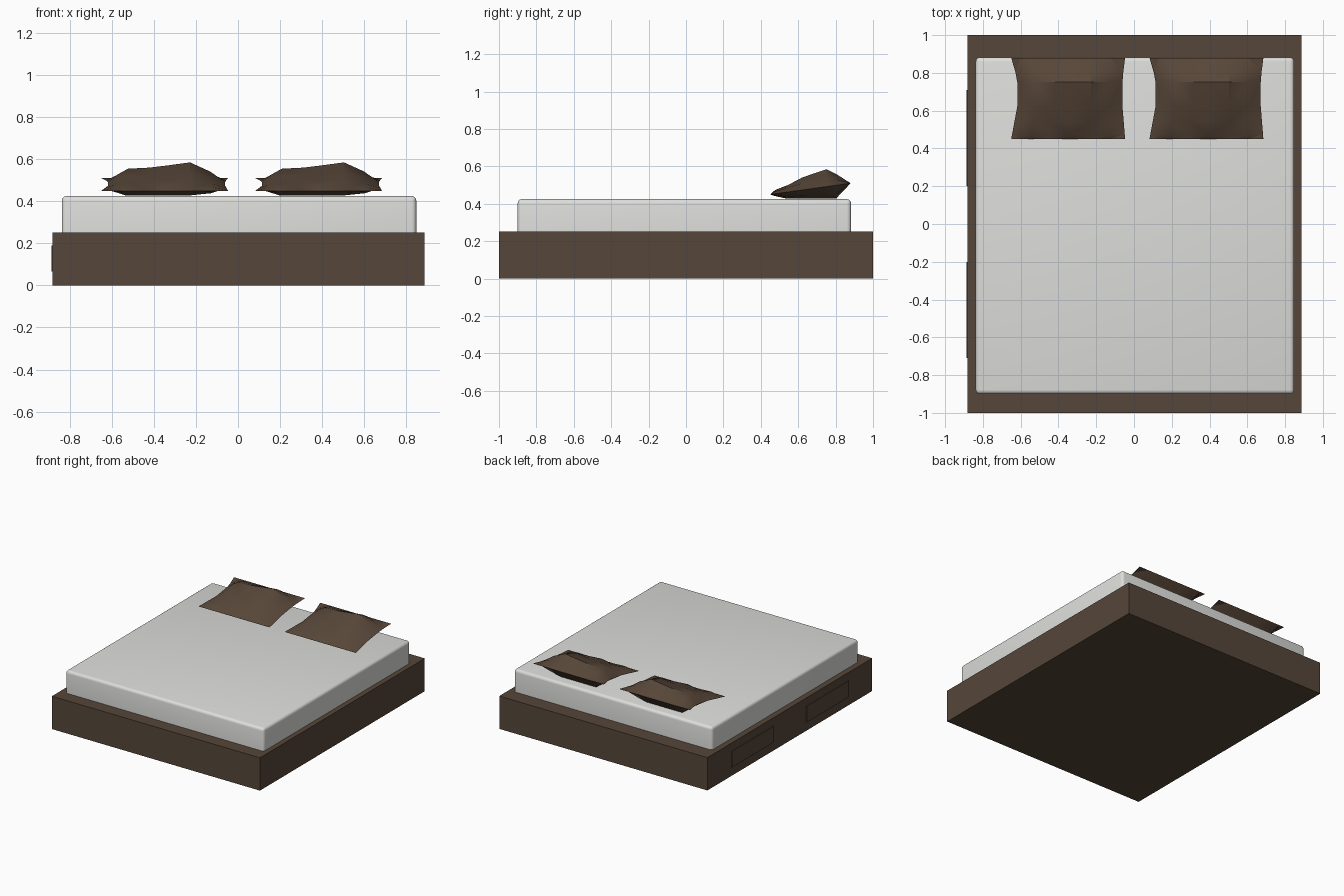
import bpy, bmesh

if "Cube" in bpy.data.objects:
    bpy.data.objects.remove(bpy.data.objects["Cube"])

def material(name, rgb):
    m = bpy.data.materials.new(name)
    m.diffuse_color = (*rgb, 1)
    m.use_nodes = True
    m.node_tree.nodes["Principled BSDF"].inputs["Base Color"].default_value = m.diffuse_color
    return m

BROWN = material("dark_brown", (0.092, 0.061, 0.041))
PILLOW = material("pillow_brown", (0.098, 0.063, 0.041))
WHITE = material("soft_white", (0.73, 0.73, 0.71))

def finish(bm, name, mat, smooth=None):
    bmesh.ops.recalc_face_normals(bm, faces=bm.faces)
    me = bpy.data.meshes.new(name)
    bm.to_mesh(me)
    bm.free()
    me.materials.append(mat)
    o = bpy.data.objects.new(name, me)
    bpy.context.collection.objects.link(o)
    if smooth is not None:
        for p in me.polygons:
            p.use_smooth = True
        me.set_sharp_from_angle(angle=smooth)
    return o

def box(lo, hi):
    bm = bmesh.new()
    bmesh.ops.create_cube(bm, size=1)
    for v in bm.verts:
        for i in range(3):
            v.co[i] = lo[i] if v.co[i] < 0 else hi[i]
    return bm

# Bed base
finish(box((-0.882, -1, 0), (0.887, 1, 0.252)), "bed_base", BROWN)

# Drawer fronts on the left side
for name, y in (("front_drawer", -0.71), ("rear_drawer", 0.2)):
    finish(box((-0.888, y, 0.067), (-0.88, y + 0.51, 0.19)), name, BROWN)

# Mattress with rounded top and corners
bm = box((-0.838, -0.9, 0.25), (0.848, 0.882, 0.425))
edges = [e for e in bm.edges if max(v.co.z for v in e.verts) > 0.3]
bmesh.ops.bevel(bm, geom=edges, offset=0.022, segments=4, profile=0.5, affect='EDGES')
finish(bm, "mattress", WHITE, 0.6)

# Pillows: two creased sheets joined along a seam that tilts up to the back
U = [0, 0.08, 0.17, 0.35, 0.5, 0.7, 0.87, 1]
PUFF = [0, 0.035, 0.063, 0.068, 0.078, 0.093, 0.05, 0]
SAG = [0, 0.5, 1, 1, 1, 1, 0.7, 0]
V = [0, 0.06, 0.2, 0.4, 0.7, 0.82, 1]
RISE = [0, 0.25, 0.45, 0.72, 1, 0.65, 0]
DROP = [0, 0.012, 0.034, 0.045, 0.064, 0.071, 0]
PINCH = [0, 0.15, 0.5, 1, 1, 0.7, 0]

def pillow(name, x0):
    bm = bmesh.new()
    sheets = []
    for top in (True, False):
        rows = []
        for j, v in enumerate(V):
            left = x0 + 0.032 * PINCH[j]
            right = x0 + 0.603 - 0.014 * PINCH[j]
            row = []
            for i, u in enumerate(U):
                border = i in (0, len(U) - 1) or j in (0, len(V) - 1)
                if border and not top:
                    row.append(sheets[0][j][i])
                    continue
                z = 0.45 + 0.06 * v
                if top:
                    crease = 0.3 if j == 1 and i in (3, 5) else 0.8 if j == 2 and i in (3, 5) else 1
                    z += PUFF[i] * RISE[j] * crease
                else:
                    z -= SAG[i] * DROP[j]
                row.append(bm.verts.new((left + (right - left) * u, 0.45 + 0.43 * v, z)))
            rows.append(row)
        sheets.append(rows)
        for j in range(len(V) - 1):
            for i in range(len(U) - 1):
                q = (rows[j][i], rows[j][i + 1], rows[j + 1][i + 1], rows[j + 1][i])
                if bm.faces.get(q) is None:
                    bm.faces.new(q)
    bmesh.ops.triangulate(bm, faces=bm.faces)
    finish(bm, name, PILLOW, 0.5)

pillow("left_pillow", -0.65)
pillow("right_pillow", 0.082)
